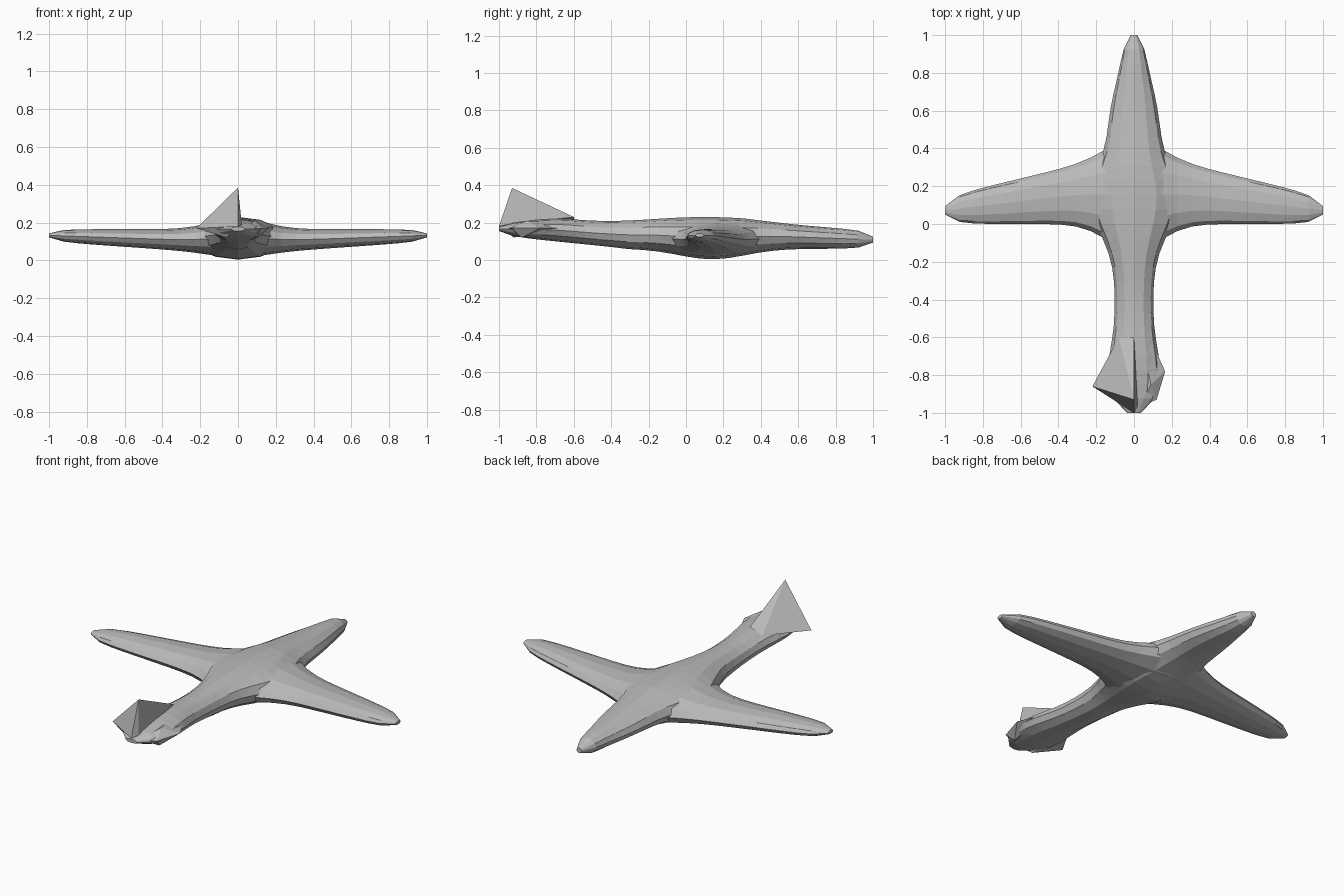
import bpy, bmesh, math

cube = bpy.data.objects.get("Cube")
if cube:
    bpy.data.objects.remove(cube)

shade = (0.5, 0.5, 0.5, 1)
grey = bpy.data.materials.new("plain grey")
grey.use_nodes = True
grey.diffuse_color = shade
grey.node_tree.nodes["Principled BSDF"].inputs["Base Color"].default_value = shade


def finish(name, bm):
    bmesh.ops.recalc_face_normals(bm, faces=bm.faces)
    mesh = bpy.data.meshes.new(name)
    bm.to_mesh(mesh)
    bm.free()
    mesh.materials.append(grey)
    obj = bpy.data.objects.new(name, mesh)
    bpy.context.collection.objects.link(obj)


def bump(value, centre, spread):
    """Smooth swelling of height one around a centre."""
    return math.exp(-((value - centre) / spread) ** 2)


def loft(name, section, place, steps=26, sides=12):
    """Skin oval sections along the whole length, rounding both tips."""
    bm = bmesh.new()
    rings = []
    for step in range(steps + 1):
        along = 2 * step / steps - 1
        low, high, bottom, top = section(along)
        tip = math.sqrt(1 - 0.9 * along ** 16)
        ring = []
        for side in range(sides):
            angle = math.tau * side / sides
            across = (low + high + (high - low) * tip * math.cos(angle)) / 2
            height = (bottom + top + (top - bottom) * tip * math.sin(angle)) / 2
            ring.append(bm.verts.new(place(along, across, height)))
        rings.append(ring)
    for ring, following in zip(rings, rings[1:]):
        for side in range(sides):
            bm.faces.new((ring[side - 1], ring[side], following[side], following[side - 1]))
    bm.faces.new(rings[0])
    bm.faces.new(rings[-1])
    bmesh.ops.triangulate(bm, faces=bm.faces)
    finish(name, bm)


def hull(name, points):
    """Faceted solid around a few corner points."""
    bm = bmesh.new()
    for point in points:
        bm.verts.new(point)
    bmesh.ops.convex_hull(bm, input=bm.verts)
    finish(name, bm)


def fuselage_section(y):
    belly = bump(y, 0.14, 0.25)
    half = 0.1 + 0.14 * belly - 0.09 * max(0, y - 0.5)
    half += 0.03 * bump(y, 0.6, 0.2) + 0.04 * bump(y, -0.8, 0.2)
    bottom = 0.06 - 0.056 * belly + 0.1 * max(0, -y - 0.3)
    top = 0.2 + 0.03 * bump(y, 0.1, 0.4) - 0.06 * max(0, y - 0.3)
    top += 0.02 * bump(y, -0.7, 0.2)
    return -half, half, bottom, top


def wing_section(x):
    span = abs(x)
    root = bump(span, 0, 0.2)
    front = -0.14 * root
    back = 0.385 - 0.24 * span + 0.08 * root
    bottom = 0.03 + 0.07 * span - 0.02 * root
    top = 0.165 + 0.06 * root
    return front, back, bottom, top


# Long body with a raised tail end, and wings that flare into it
loft("fuselage", fuselage_section, lambda along, across, z: (across, along, z))
loft("wings", wing_section, lambda along, across, z: (along, across, z))

# Upright fin with one sloping side
hull("tail_fin", [
    (0, -0.93, 0.385), (0, -1, 0.18), (-0.22, -0.86, 0.17),
    (-0.08, -0.6, 0.2), (0, -0.6, 0.23), (0.02, -0.96, 0.19),
    (-0.06, -0.92, 0.12),
])

# Low stabiliser on the other side
hull("side_stabiliser", [
    (0.165, -0.78, 0.17), (0.12, -0.93, 0.17), (0.03, -0.97, 0.17),
    (0.03, -0.6, 0.2), (0.1, -0.64, 0.17), (0.09, -0.85, 0.21),
    (0.1, -0.88, 0.12),
])
